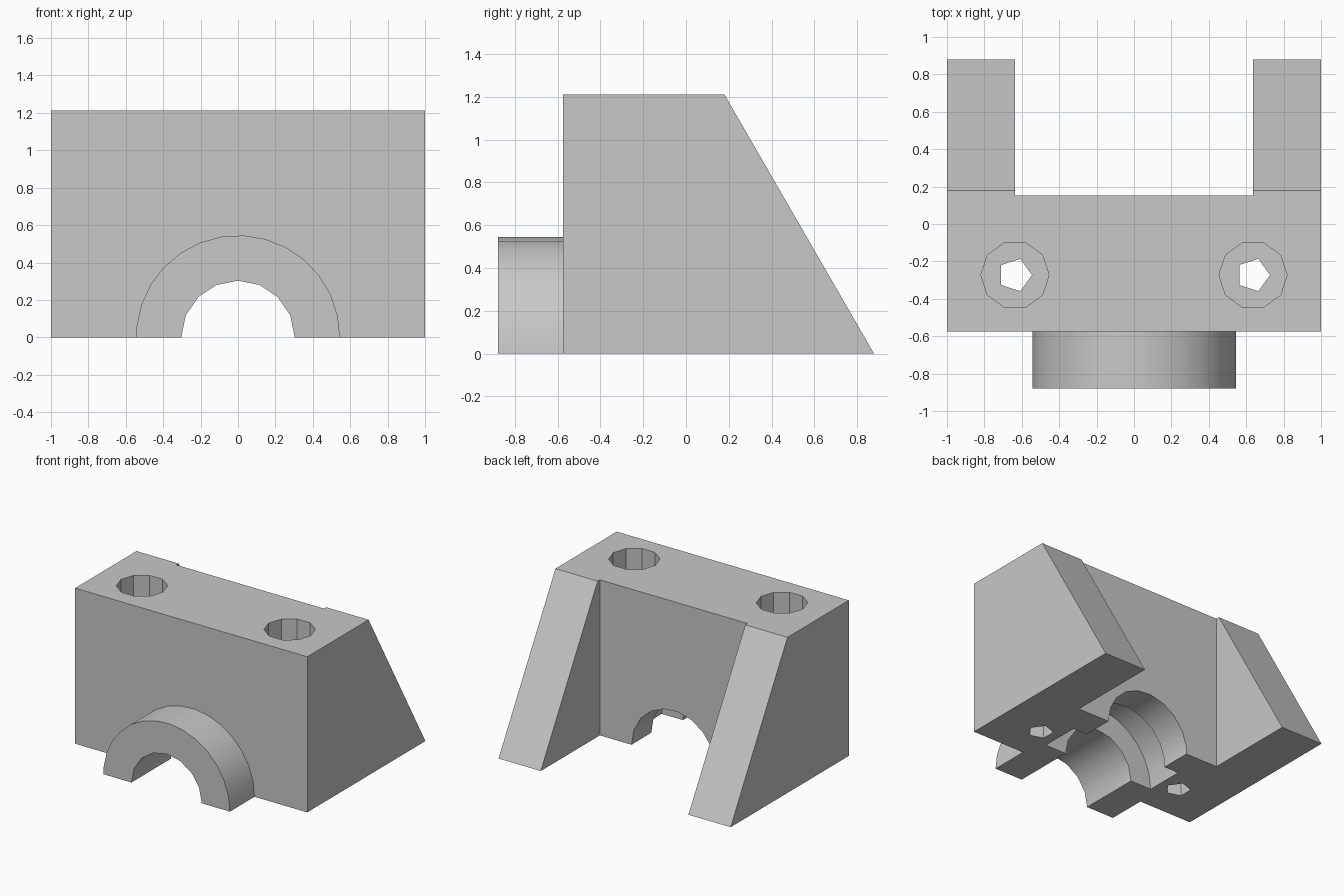
import bpy
import bmesh
from math import pi, sin, cos, tan, radians

cube = bpy.data.objects.get("Cube")
if cube:
    bpy.data.objects.remove(cube, do_unlink=True)

U = 2 / 33                      # one design unit
BACK = 14.5 * U                 # rear foot of the cheeks
FRONT = -BACK + 5 * U           # front face of the block
HEIGHT = 20 * U
HOLE_X, HOLE_Y = 10.5 * U, FRONT + 5 * U

grey = bpy.data.materials.new("plain_grey")
grey.use_nodes = True
grey.diffuse_color = (0.58, 0.58, 0.58, 1)
grey.node_tree.nodes["Principled BSDF"].inputs["Base Color"].default_value = grey.diffuse_color


def prism(name, points, axis, start, end):
    """Extrude a 2D outline along x, y or z."""
    place = {"x": lambda p, d: (d, p[0], p[1]),
             "y": lambda p, d: (p[0], d, p[1]),
             "z": lambda p, d: (p[0], p[1], d)}[axis]
    bm = bmesh.new()
    low = [bm.verts.new(place(p, start)) for p in points]
    high = [bm.verts.new(place(p, end)) for p in points]
    bm.faces.new(low)
    bm.faces.new(high)
    for i in range(len(points)):
        j = (i + 1) % len(points)
        bm.faces.new((low[i], low[j], high[j], high[i]))
    bmesh.ops.recalc_face_normals(bm, faces=bm.faces)
    mesh = bpy.data.meshes.new(name)
    bm.to_mesh(mesh)
    bm.free()
    mesh.materials.append(grey)
    obj = bpy.data.objects.new(name, mesh)
    bpy.context.collection.objects.link(obj)
    return obj


def ngon(radius, sides, cx=0, cy=0):
    return [(cx + radius * cos(2 * pi * k / sides), cy + radius * sin(2 * pi * k / sides))
            for k in range(sides)]


def activate(obj):
    bpy.ops.object.select_all(action="DESELECT")
    obj.select_set(True)
    bpy.context.view_layer.objects.active = obj


def cut(obj, cutter):
    cutter.hide_render = True
    mod = obj.modifiers.new("cut", "BOOLEAN")
    mod.operation = "DIFFERENCE"
    mod.solver = "EXACT"
    mod.object = cutter
    activate(obj)
    bpy.ops.object.modifier_apply(modifier=mod.name)
    bpy.data.objects.remove(cutter, do_unlink=True)


# Main block with sloping rear cheeks
slope_top = BACK - HEIGHT * tan(radians(30))
block = prism("bearing_block",
              [(FRONT, 0), (BACK, 0), (slope_top, HEIGHT), (FRONT, HEIGHT)],
              "x", -1, 1)

# Open space between the cheeks
inner, wall = 10.5 * U, FRONT + 12 * U
cut(block, prism("gap_cutter", [(-inner, wall), (inner, wall), (inner, 1.2), (-inner, 1.2)],
                 "z", -0.2, HEIGHT + 0.2))

# Shaft bore, bearing pocket and rear bore
for radius, sides, y0, y1 in ((5 * U, 16, FRONT - 0.1, FRONT + 4 * U),
                              (8 * U, 26, FRONT + 3 * U, FRONT + 8 * U),
                              (6 * U, 19, FRONT + 7 * U, wall + 0.1)):
    cut(block, prism("bore_cutter", ngon(radius, sides), "y", y0, y1))

# Bolt holes with deep counterbores
for side in (-1, 1):
    for radius, sides, z0 in ((1.5 * U, 5, -0.1), (3 * U, 10, 6 * U)):
        cut(block, prism("bolt_cutter", ngon(radius, sides, side * HOLE_X, HOLE_Y),
                         "z", z0, HEIGHT + 0.1))

# Half-round collar on the front
outer = [p for p in ngon(9 * U, 29) if p[1] >= 0]
outer.append((-9 * U * cos(pi / 29), 0))
bore = ngon(5 * U, 16)[:9]
collar = prism("front_collar", outer + bore[::-1], "y", -BACK, FRONT)

# Smooth round surfaces, keep sharp edges
for obj in (block, collar):
    activate(obj)
    bpy.ops.object.shade_smooth_by_angle(angle=radians(30))
